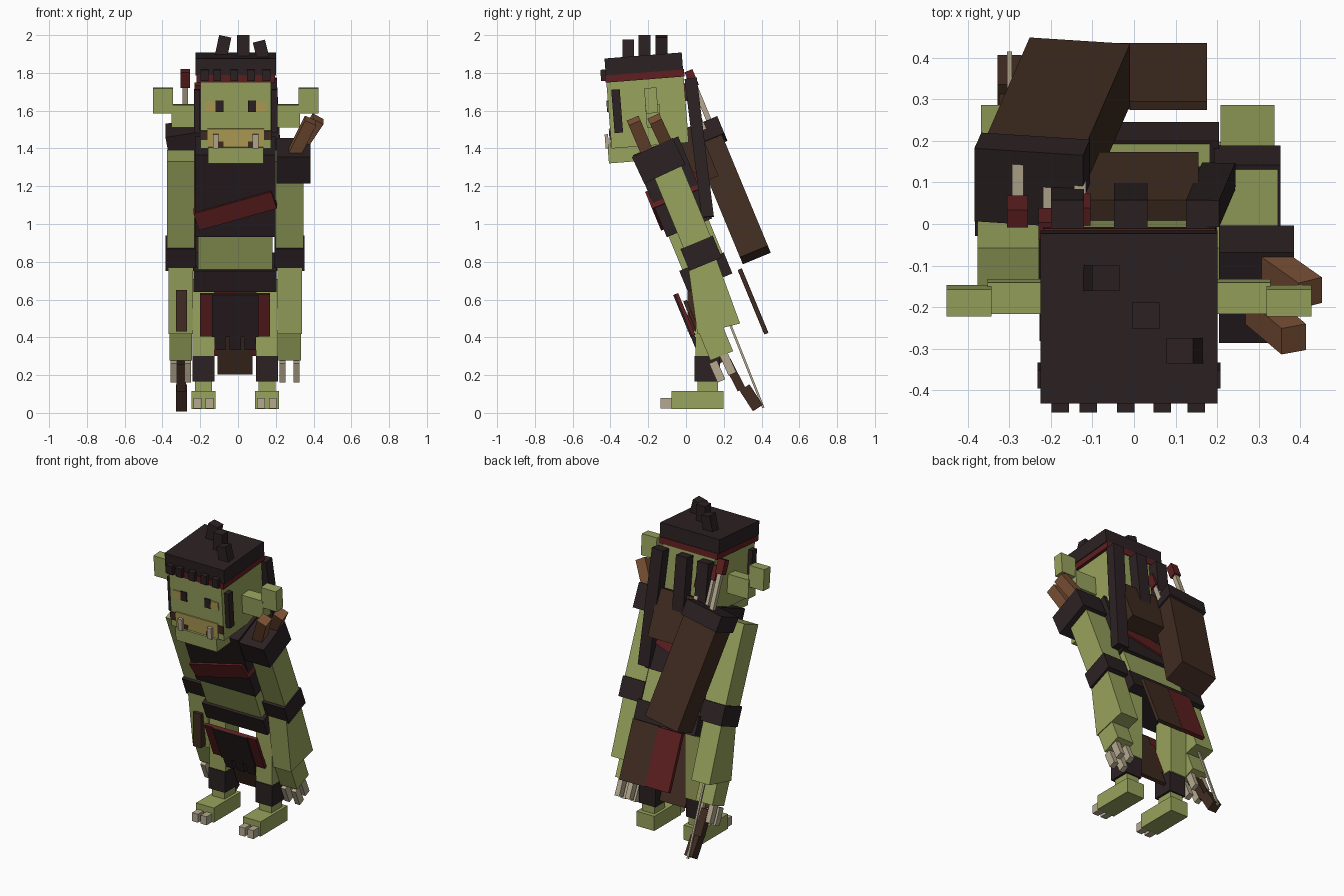
import bpy, bmesh, math
from mathutils import Matrix, Vector

cube = bpy.data.objects.get("Cube")
if cube:
    bpy.data.objects.remove(cube, do_unlink=True)


def material(name, hexcode):
    rgb = [int(hexcode[i:i + 2], 16) / 255 for i in (0, 2, 4)]
    lin = [c / 12.92 if c < 0.04045 else ((c + 0.055) / 1.055) ** 2.4 for c in rgb]
    m = bpy.data.materials.new(name)
    m.use_nodes = True
    m.diffuse_color = (*lin, 1)
    m.node_tree.nodes["Principled BSDF"].inputs["Base Color"].default_value = (*lin, 1)
    return m


GREEN = material("green skin", "98A35D")
DARK = material("dark leather", "2C2123")
RED = material("red cloth", "5E1F20")
BROWN = material("brown leather", "402C21")
HORN = material("horn brown", "7B5136")
BONE = material("bone", "B5A98F")
OCHRE = material("ochre", "AF9C55")


def frame(x, y, z, lean=0, roll=0):
    """Placement: lean tips the top forward, roll tips the top to +x."""
    return (Matrix.Translation((x, y, z)) @ Matrix.Rotation(math.radians(lean), 4, 'X')
            @ Matrix.Rotation(math.radians(roll), 4, 'Y'))


def box(name, size, mat, place, at=(0, 0, 0), roll=0, foot_y=1.0):
    """Box in a frame; foot_y widens the lower end in depth."""
    bm = bmesh.new()
    bmesh.ops.create_cube(bm, size=1)
    for v in bm.verts:
        if v.co.z < 0:
            v.co.y *= foot_y
        v.co = Vector(a * b for a, b in zip(v.co, size))
    me = bpy.data.meshes.new(name)
    bm.to_mesh(me)
    bm.free()
    me.materials.append(mat)
    ob = bpy.data.objects.new(name, me)
    ob.matrix_world = place @ Matrix.Translation(at) @ Matrix.Rotation(math.radians(roll), 4, 'Y')
    bpy.context.collection.objects.link(ob)
    return ob


WORLD = Matrix.Identity(4)
MID = -0.015
SIDES = (("right", -1), ("left", 1))

# Torso, leaning forward from the belt
body = frame(MID, 0.105, 0.745, 22.5)
box("belt", (0.44, 0.255, 0.12), DARK, body)
box("waist", (0.395, 0.23, 0.24), GREEN, body, (0, 0.005, 0.15))
box("chest", (0.425, 0.26, 0.47), DARK, body, (0, 0.01, 0.485))
box("chest_sash", (0.43, 0.285, 0.1), RED, body, (0, 0.008, 0.405), roll=-17)
box("back_pack", (0.27, 0.12, 0.3), BROWN, frame(0.02, 0.06, 1.37, 22.5))

# Front skirt and loincloth
apron = frame(MID, -0.005, 0.52, 22.5)
box("apron_red", (0.37, 0.02, 0.24), RED, apron)
box("apron_dark", (0.245, 0.025, 0.24), DARK, apron, (0, -0.006, 0))
for i in range(3):
    box("apron_fringe", (0.06, 0.022, 0.15), DARK, apron, (-0.08 + i * 0.08, -0.006, -0.12))
box("loincloth", (0.185, 0.02, 0.42), BROWN, frame(MID, 0.075, 0.4, 22.5))
box("loincloth_backing", (0.235, 0.015, 0.25), RED, frame(MID, 0.068, 0.42, 22.5))

# Back skirt
tail = frame(0, 0.355, 0.59, 22.5)
box("back_skirt_brown", (0.185, 0.022, 0.37), BROWN, tail, (0.083, 0, 0))
box("back_skirt_red", (0.17, 0.024, 0.36), RED, tail, (-0.094, 0, 0))

# Head and jaw
head = frame(-0.012, -0.205, 1.61, 4.5)
FRONT = -0.205
box("head", (0.375, 0.41, 0.39), GREEN, head)
box("jaw", (0.295, 0.31, 0.085), GREEN, head, (0, -0.07, -0.23))
box("hat", (0.425, 0.41, 0.09), DARK, head, (0, 0, 0.238))
box("hat_band", (0.415, 0.42, 0.04), RED, head, (0, 0, 0.175))
for x in (-0.165, -0.098, -0.008, 0.08, 0.162):
    box("hat_fringe", (0.042, 0.03, 0.06), DARK, head, (x, FRONT - 0.012, 0.195))
for x, y, z, r in ((-0.08, -0.13, 1.935, 12), (0.028, -0.22, 1.94, 0), (0.125, -0.305, 1.91, -14)):
    box("hair_spike", (0.066, 0.062, 0.12), DARK, frame(x, y, z, 0, r))

# Face
box("muzzle", (0.3, 0.008, 0.105), OCHRE, head, (0, FRONT - 0.003, -0.142))
for name, s in SIDES:
    box(name + "_eye", (0.042, 0.008, 0.06), DARK, head, (s * 0.086, FRONT - 0.004, 0.03))
    box(name + "_eye_corner", (0.055, 0.008, 0.052), OCHRE, head, (s * 0.135, FRONT - 0.002, 0.028))
    box(name + "_mouth_corner", (0.04, 0.01, 0.05), BROWN, head, (s * 0.17, FRONT - 0.002, -0.125))
    box(name + "_mouth_gap", (0.04, 0.008, 0.035), BROWN, head, (s * 0.085, FRONT - 0.005, -0.175))
    box(name + "_tusk", (0.03, 0.018, 0.075), BONE, head, (s * 0.105, FRONT - 0.022, -0.155))
    box(name + "_sideburn", (0.03, 0.045, 0.23), DARK, head, (s * 0.205, -0.16, 0))
    box(name + "_ear_base", (0.15, 0.075, 0.12), GREEN, head, (s * 0.265, 0.028, -0.04))
    box(name + "_ear_tip", (0.108, 0.065, 0.135), GREEN, head, (s * 0.385, 0.024, 0.042))

# Hair strands down the back
for x, length, r in ((0.165, 0.74, -3), (-0.008, 0.5, 0), (-0.16, 0.5, 0)):
    place = frame(x, 0.025, 1.77, 7, r)
    box("hair_strand", (0.08, 0.065, length), DARK, place, (0, 0, -length / 2))

# Arms and legs
for name, s in SIDES:
    ax = MID + s * 0.288
    box(name + "_upper_arm", (0.148, 0.157, 0.5), GREEN, frame(ax, -0.035, 1.13, 22.5))
    box(name + "_elbow_band", (0.16, 0.185, 0.125), DARK, frame(ax, 0.08, 0.845, 22.5))
    box(name + "_forearm", (0.13, 0.155, 0.36), GREEN, frame(ax, 0.13, 0.62, 14), foot_y=1.5)
    box(name + "_hand", (0.12, 0.13, 0.18), GREEN, frame(ax, 0.155, 0.385, 22.5))
    hand = frame(ax, 0.2, 0.235, 24)
    for i in (-1, 1):
        box(name + "_finger", (0.033, 0.045, 0.11), BONE, hand, (i * 0.037, -0.038, 0))
        box(name + "_finger", (0.033, 0.045, 0.11), BONE, hand, (i * 0.037, 0.03, 0.01))
    lx = MID + s * 0.168
    box(name + "_thigh", (0.115, 0.14, 0.42), GREEN, WORLD, (lx, 0.12, 0.5))
    box(name + "_shin", (0.09, 0.11, 0.24), GREEN, WORLD, (lx, 0.115, 0.2))
    box(name + "_shin_guard", (0.118, 0.135, 0.135), DARK, WORLD, (lx, 0.112, 0.233))
    box(name + "_foot", (0.127, 0.275, 0.095), GREEN, WORLD, (lx, 0.06, 0.068))
    for i in (-1, 1):
        box(name + "_toe_claw", (0.042, 0.06, 0.055), BONE, WORLD, (lx + i * 0.031, -0.105, 0.05))

# Shoulder pad with horns
box("shoulder_pad", (0.18, 0.24, 0.155), DARK, frame(0.295, -0.145, 1.335, 25))
box("shoulder_horn", (0.065, 0.068, 0.21), HORN, frame(0.37, -0.128, 1.475, 25, 31))
box("shoulder_horn", (0.065, 0.068, 0.21), HORN, frame(0.34, -0.24, 1.46, 23, 25))

# Quiver and arrows
quiver = frame(-0.188, 0.235, 1.155, 22.5, -9.5)
box("quiver", (0.245, 0.16, 0.7), BROWN, quiver)
box("quiver_rim", (0.265, 0.19, 0.1), DARK, quiver, (0, 0, 0.345))
for x, y, z in ((-0.28, 0.03, 1.77), (-0.205, 0.0, 1.7), (-0.13, 0.035, 1.64)):
    arrow = frame(x, y, z, 22.5)
    box("arrow_shaft", (0.028, 0.028, 0.36), BONE, arrow, (0, 0, -0.19))
    box("arrow_fletching", (0.05, 0.045, 0.09), RED, arrow)

# Bow in the right hand
box("bow_upper_limb", (0.058, 0.045, 0.22), BROWN, frame(-0.3, 0.03, 0.54, 0))
box("bow_grip", (0.05, 0.045, 0.26), BROWN, frame(-0.3, 0.125, 0.38, 30))
box("bow_lower_limb", (0.05, 0.045, 0.17), BROWN, frame(-0.3, 0.255, 0.2, 27))
box("bow_tip", (0.058, 0.062, 0.13), BROWN, frame(-0.3, 0.345, 0.08, 33))
box("bow_string", (0.012, 0.012, 0.62), BONE, frame(-0.3, 0.295, 0.315, 21.7))
